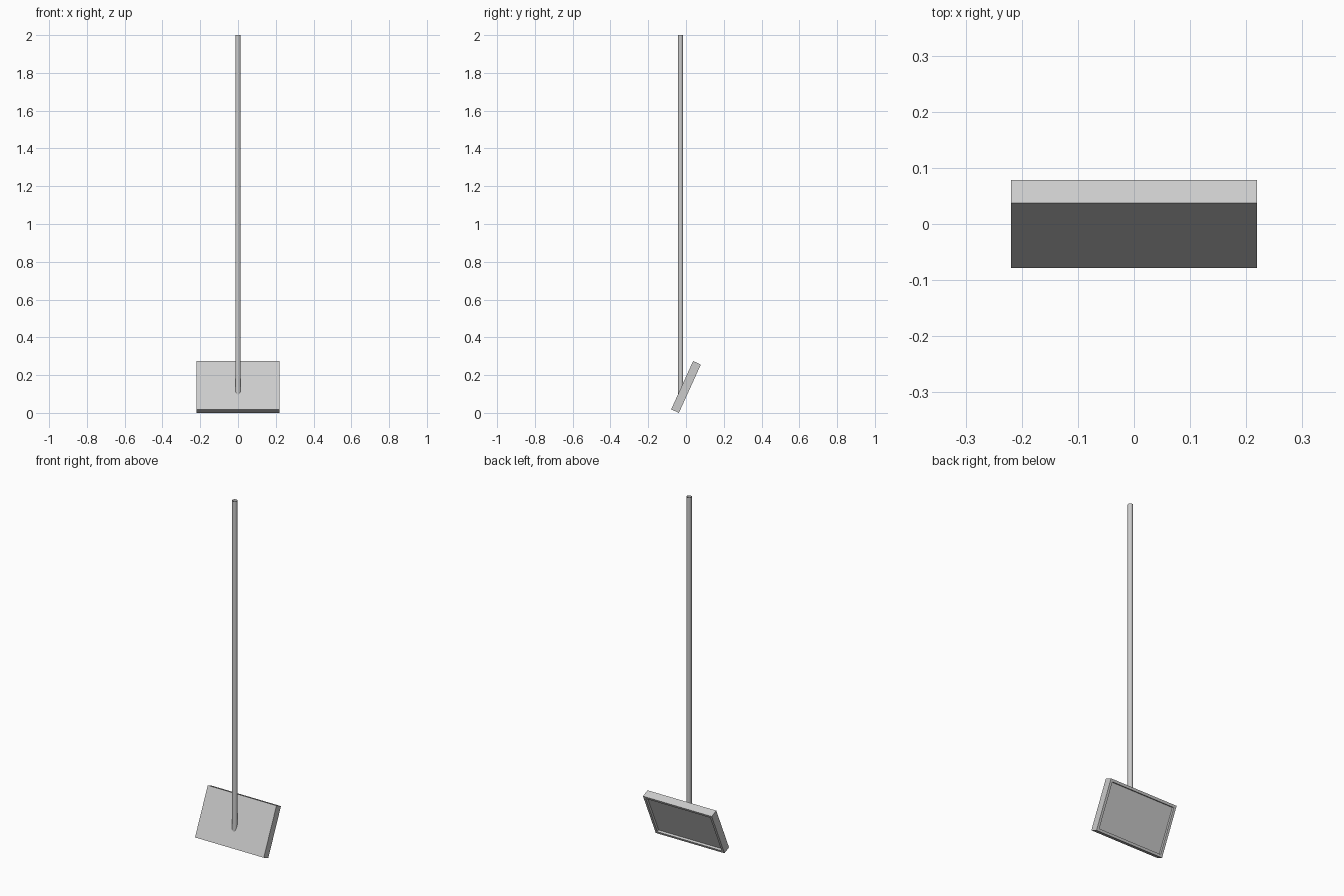
import bpy, bmesh, math
from mathutils import Matrix, Vector

if "Cube" in bpy.data.objects:
    bpy.data.objects.remove(bpy.data.objects["Cube"])

TILT = math.radians(24.4)
WIDTH, THICK, LENGTH = 0.438, 0.045, 0.281


def finish(bm, name):
    me = bpy.data.meshes.new(name)
    bm.to_mesh(me)
    bm.free()
    ob = bpy.data.objects.new(name, me)
    bpy.context.collection.objects.link(ob)
    return ob


# Tilted head with a shallow framed recess in its back
bm = bmesh.new()
bmesh.ops.create_cube(bm, size=1)
bmesh.ops.scale(bm, vec=(WIDTH, THICK, LENGTH), verts=bm.verts)
bm.normal_update()
back = max(bm.faces, key=lambda f: f.calc_center_median().y)
bmesh.ops.inset_region(bm, faces=[back], thickness=0.02, depth=0)
floor = bmesh.ops.extrude_discrete_faces(bm, faces=[back])["faces"][0]
bmesh.ops.translate(bm, vec=(0, -0.013, 0), verts=floor.verts)
bmesh.ops.rotate(bm, cent=(0, 0, 0), matrix=Matrix.Rotation(-TILT, 3, 'X'), verts=bm.verts)
lift = -min(v.co.z for v in bm.verts)
bmesh.ops.translate(bm, vec=(0, 0, lift), verts=bm.verts)
bmesh.ops.recalc_face_normals(bm, faces=bm.faces)
finish(bm, "head_panel")

# Open tube handle, its lower end cut along the slope of the head
bm = bmesh.new()
SIDES, RADIUS, POLE_Y = 24, 0.014, -0.029
normal = Vector((0, -math.cos(TILT), math.sin(TILT)))
on_face = Vector((0, 0, lift)) + normal * (THICK / 2 - 0.003)
rings = []
for level in (0, 1):
    ring = []
    for i in range(SIDES):
        a = 2 * math.pi * i / SIDES
        x, y = RADIUS * math.cos(a), POLE_Y + RADIUS * math.sin(a)
        z = 2.0 if level else on_face.z + (y - on_face.y) / math.tan(TILT)
        ring.append(bm.verts.new((x, y, z)))
    rings.append(ring)
for i in range(SIDES):
    j = (i + 1) % SIDES
    face = bm.faces.new((rings[0][i], rings[0][j], rings[1][j], rings[1][i]))
    face.smooth = True
finish(bm, "handle")
